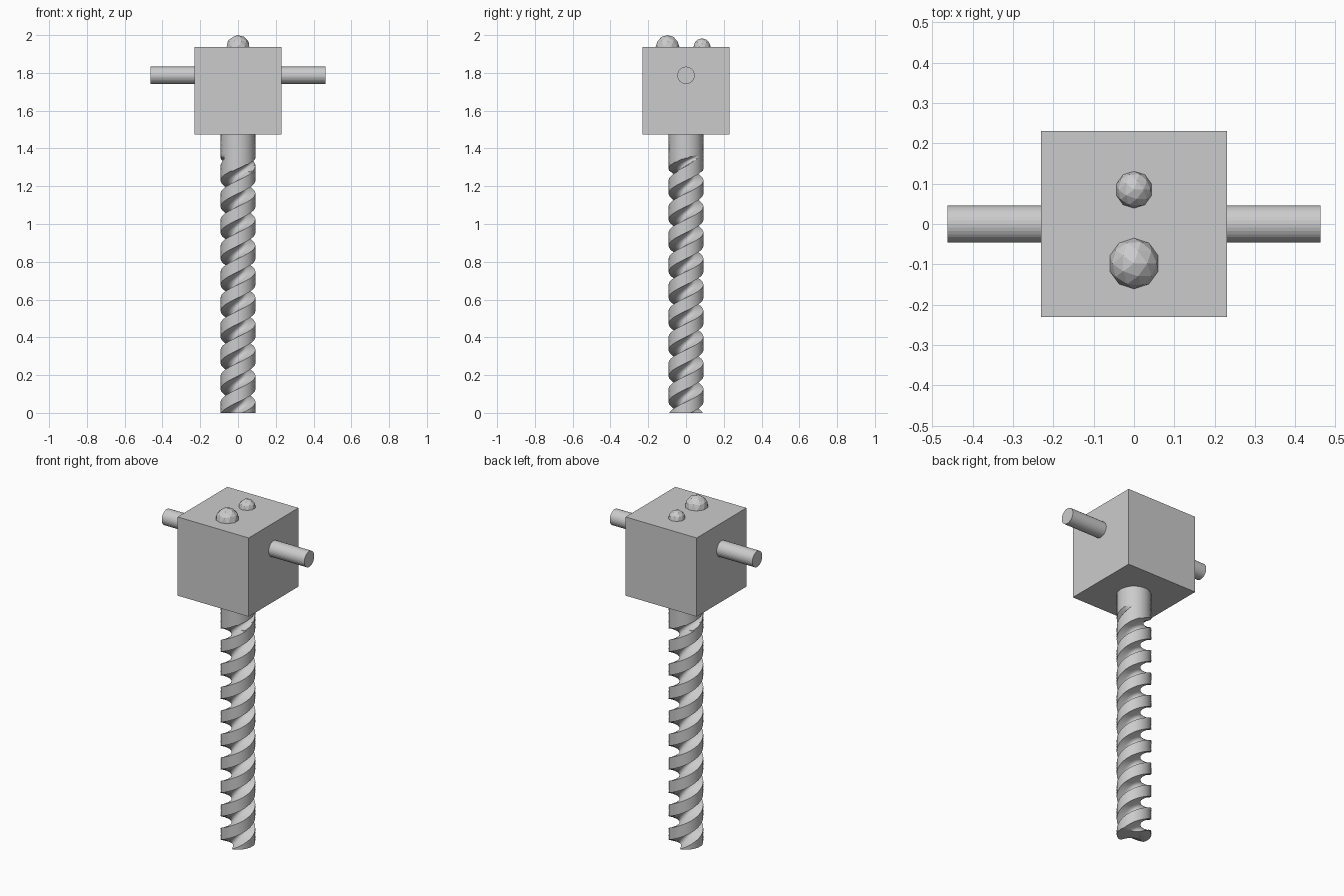
import bpy, bmesh
from math import sin, cos, pi, sqrt, asin, radians

if "Cube" in bpy.data.objects:
    bpy.data.objects.remove(bpy.data.objects["Cube"])

R = 0.092        # drill rod radius
BITE = 0.058     # radius of the round flute cut
LEAD = 0.276     # height of one full twist (two flutes)
PHASE = radians(60)
TOP = 1.50       # rod end, hidden inside the body
FADE0, FADE1 = 1.25, 1.36


def finish(name, smooth=None):
    ob = bpy.context.object
    ob.name = name
    if smooth:
        bpy.ops.object.shade_smooth_by_angle(angle=radians(smooth))
    return ob


def rod_radius(phi, shift):
    """Radius at angle phi from the flute centre; shift moves the cut outwards."""
    c = R + shift
    d = BITE ** 2 - (c * sin(phi)) ** 2
    return R if d < 0 else min(R, c * cos(phi) - sqrt(d))


# Fluted drill rod: twisted section with two round cuts
g = 2 * asin(BITE / (2 * R))
half = [-g + 2 * g * i / 14 for i in range(14)]
half += [g + (pi - 2 * g) * i / 14 for i in range(14)]
bm = bmesh.new()
rings = []
STEPS = 220
for k in range(STEPS + 1):
    z = TOP * k / STEPS
    t = min(1, max(0, (z - FADE0) / (FADE1 - FADE0)))
    shift = BITE * 1.02 * t * t
    twist = PHASE + 2 * pi * z / LEAD
    ring = []
    for turn in (0, pi):
        for p in half:
            q = p if p <= g else pi / 2
            r = rod_radius(q, shift)
            a = p + turn + twist
            ring.append(bm.verts.new((r * cos(a), r * sin(a), z)))
    rings.append(ring)
n = len(rings[0])
for a, b in zip(rings, rings[1:]):
    for i in range(n):
        j = (i + 1) % n
        bm.faces.new((a[i], a[j], b[j], b[i]))
bm.faces.new(rings[0][::-1])
bm.faces.new(rings[-1])
mesh = bpy.data.meshes.new("drill_rod")
bm.to_mesh(mesh)
bm.free()
rod = bpy.data.objects.new("drill_rod", mesh)
bpy.context.collection.objects.link(rod)
bpy.context.view_layer.objects.active = rod
rod.select_set(True)
finish("drill_rod", 35)

# Body block
bpy.ops.mesh.primitive_cube_add(size=0.462, location=(0, 0, 1.706))
finish("body_block")

# Side handles
for side, name in ((-1, "left_handle"), (1, "right_handle")):
    bpy.ops.mesh.primitive_cylinder_add(vertices=32, radius=0.046, depth=0.263,
                                        location=(side * 0.3315, 0, 1.787),
                                        rotation=(0, pi / 2, 0))
    finish(name)

# Round buttons on top
for name, y, r in (("large_button", -0.098, 0.063), ("small_button", 0.085, 0.046)):
    bpy.ops.mesh.primitive_ico_sphere_add(subdivisions=2, radius=r, location=(0, y, 1.937))
    finish(name)
